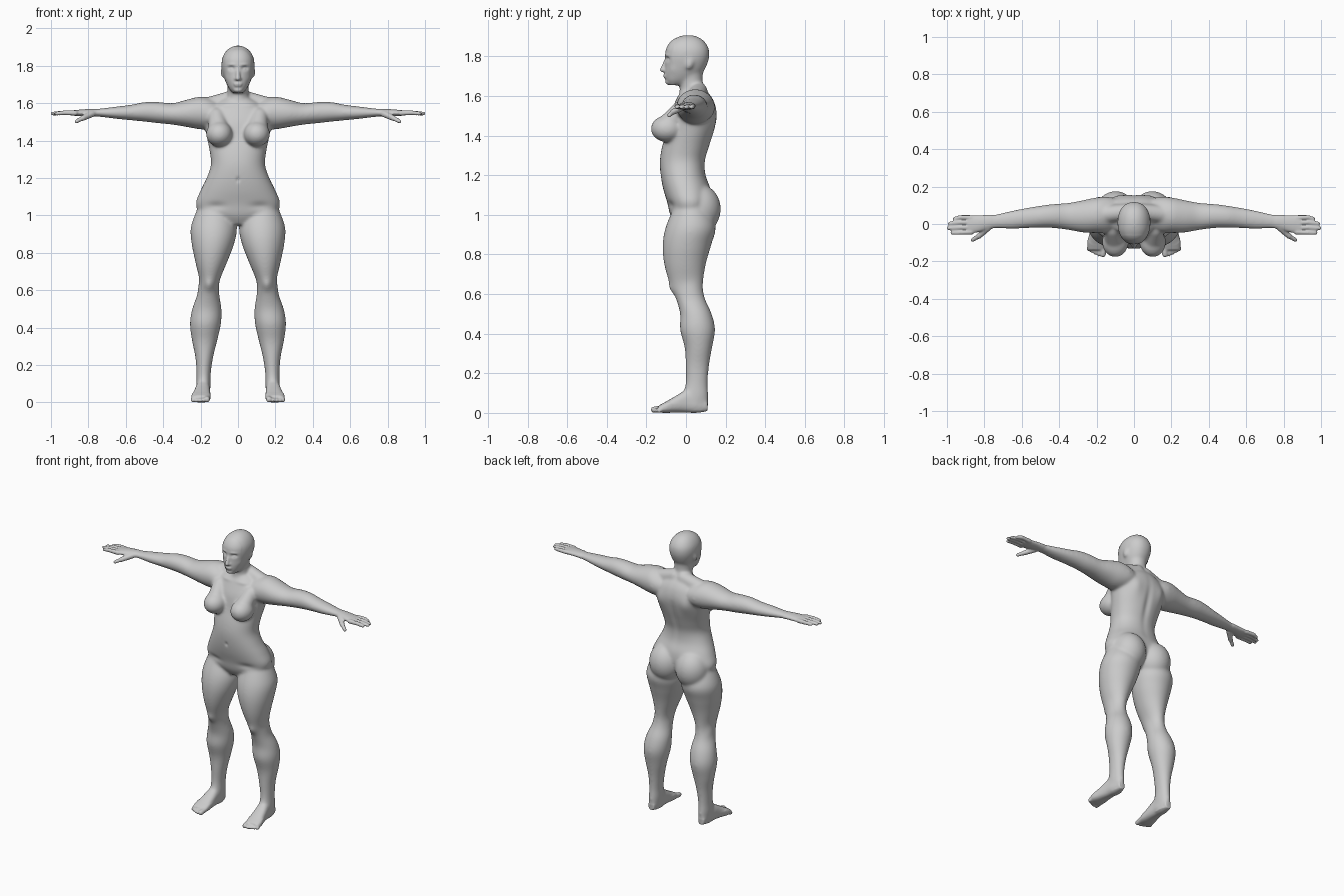
import bpy
import bmesh
import math
from mathutils import Vector, Matrix

default = bpy.data.objects.get("Cube")
if default:
    bpy.data.objects.remove(default, do_unlink=True)

bm = bmesh.new()


def spline(p0, p1, p2, p3, t):
    """Catmull-Rom blend of four stations."""
    return [b + 0.5 * t * (c - a + t * (2 * a - 5 * b + 4 * c - d + t * (3 * (b - c) + d - a)))
            for a, b, c, d in zip(p0, p1, p2, p3)]


def loft(axis, rows, steps=4, sides=40, power=2.0):
    """Skin rows of (position, low u, high u, low v, high v) along an axis."""
    stations = []
    for i in range(len(rows) - 1):
        p0, p3 = rows[max(i - 1, 0)], rows[min(i + 2, len(rows) - 1)]
        stations += [spline(p0, rows[i], rows[i + 1], p3, s / steps) for s in range(steps)]
    stations.append(rows[-1])
    rings = []
    for pos, u0, u1, v0, v1 in stations:
        ring = []
        for k in range(sides):
            angle = math.tau * k / sides
            c, s = math.cos(angle), math.sin(angle)
            u = (u0 + u1) / 2 + (u1 - u0) / 2 * math.copysign(abs(c) ** (2 / power), c)
            v = (v0 + v1) / 2 + (v1 - v0) / 2 * math.copysign(abs(s) ** (2 / power), s)
            co = {"X": (pos, u, v), "Y": (u, pos, v), "Z": (u, v, pos)}[axis]
            ring.append(bm.verts.new(co))
        rings.append(ring)
    faces = [bm.faces.new(rings[0]), bm.faces.new(rings[-1][::-1])]
    for low, high in zip(rings, rings[1:]):
        for k in range(sides):
            n = (k + 1) % sides
            faces.append(bm.faces.new((low[n], low[k], high[k], high[n])))
    bmesh.ops.recalc_face_normals(bm, faces=faces)


def capsule(start, end, r_start, r_end):
    """Round-ended tapering rod."""
    a, b = Vector(start), Vector(end)
    turn = (b - a).to_track_quat("Z", "Y")
    ball = bmesh.ops.create_uvsphere(bm, u_segments=20, v_segments=11, radius=1)
    for v in ball["verts"]:
        v.co = b + turn @ v.co * r_end if v.co.z > 0 else a + turn @ v.co * r_start


def ellipsoid(centre, radii, tilt=0):
    place = Matrix.Translation(centre) @ Matrix.Rotation(tilt, 4, "X") @ Matrix.Diagonal((*radii, 1))
    bmesh.ops.create_uvsphere(bm, u_segments=32, v_segments=20, radius=1, matrix=place)


# Left leg
loft("Z", [
    (1.04, .04, .215, -.06, .11), (.94, .006, .252, -.102, .15), (.85, .02, .248, -.118, .128),
    (.75, .058, .228, -.11, .10), (.65, .098, .206, -.082, .086), (.58, .1, .217, -.052, .095),
    (.5, .088, .245, -.03, .13), (.42, .091, .257, -.03, .147), (.33, .111, .246, -.007, .132),
    (.24, .133, .228, -.002, .117), (.15, .146, .222, -.002, .11), (.08, .147, .223, -.02, .114),
    (.01, .155, .215, -.02, .108)])

# Left foot and toes
loft("Y", [
    (.108, .165, .208, .008, .07), (.05, .15, .222, 0, .1), (0, .149, .228, .002, .115),
    (-.05, .147, .238, .002, .087), (-.1, .146, .25, 0, .058), (-.14, .152, .246, .002, .036)], power=2.6)
for toe in range(5):
    x = .163 + .018 * toe + (.004 if toe else 0)
    r = .011 if toe else .016
    tip = -.162 + .009 * max(toe - 1, 0)
    capsule((x, -.115, .024), (x + .003, tip, r), r, r)

# Left buttock and breast
ellipsoid((.098, .066, 1.03), (.108, .11, .125))
ellipsoid((.1, -.095, 1.435), (.071, .083, .068))
capsule((.1, -.1, 1.44), (.115, -.03, 1.53), .06, .045)

# Left shoulder slope and arm
capsule((.03, .065, 1.625), (.17, .05, 1.58), .045, .05)
loft("X", [
    (.06, 0, .12, 1.5, 1.59), (.14, -.045, .145, 1.465, 1.622), (.2, -.048, .142, 1.46, 1.635),
    (.27, -.046, .128, 1.472, 1.62), (.35, -.032, .113, 1.485, 1.6), (.43, -.022, .107, 1.493, 1.607),
    (.5, -.021, .098, 1.501, 1.606), (.57, -.022, .087, 1.508, 1.592), (.65, -.027, .072, 1.516, 1.582),
    (.74, -.024, .052, 1.527, 1.571), (.79, -.032, .049, 1.53, 1.569), (.84, -.046, .047, 1.53, 1.566),
    (.89, -.054, .046, 1.534, 1.561)])

# Left hand
capsule((.78, -.02, 1.543), (.83, -.065, 1.52), .018, .015)
capsule((.83, -.065, 1.52), (.863, -.085, 1.503), .013, .011)
for finger, tip in enumerate((.972, .992, .985, .958)):
    y = -.044 + .026 * finger
    capsule((.87, y, 1.547), (.93, y * 1.05, 1.549), .014, .0125)
    capsule((.93, y * 1.05, 1.549), (tip, y * .97 - .005, 1.544), .0125, .0105)

# Left ear
ellipsoid((.084, .018, 1.765), (.009, .02, .032), -.2)

# Mirror to the right side
copy = bmesh.ops.duplicate(bm, geom=bm.verts[:] + bm.edges[:] + bm.faces[:])["geom"]
for v in (g for g in copy if isinstance(g, bmesh.types.BMVert)):
    v.co.x *= -1
bmesh.ops.reverse_faces(bm, faces=[g for g in copy if isinstance(g, bmesh.types.BMFace)])


def centred(rows, power):
    loft("Z", [(z, -w, w, front, back) for z, w, front, back in rows], power=power)


# Torso
centred([
    (.95, .09, -.05, .07), (1.0, .19, -.08, .11), (1.06, .226, -.094, .13), (1.13, .202, -.115, .125),
    (1.2, .168, -.128, .1), (1.27, .145, -.132, .097), (1.34, .151, -.122, .117), (1.42, .167, -.1, .142),
    (1.5, .18, -.085, .157), (1.56, .165, -.06, .147), (1.6, .12, -.04, .127), (1.63, .06, -.02, .1)], 2.2)

# Neck
centred([(1.54, .08, -.04, .13), (1.61, .062, -.034, .115), (1.66, .056, -.032, .086),
         (1.74, .06, -.04, .088)], 2)

# Head
centred([
    (1.655, .028, -.085, -.02), (1.68, .05, -.102, .04), (1.72, .069, -.108, .085), (1.76, .081, -.106, .107),
    (1.8, .088, -.106, .118), (1.84, .085, -.1, .115), (1.875, .067, -.078, .094),
    (1.897, .042, -.045, .065), (1.908, .015, -.01, .03)], 2.2)
capsule((0, -.1, 1.785), (0, -.119, 1.733), .008, .013)
capsule((-.011, -.107, 1.73), (.011, -.107, 1.73), .01, .01)
ellipsoid((0, -.106, 1.704), (.024, .009, .006))
ellipsoid((0, -.104, 1.694), (.02, .009, .006))
ellipsoid((0, -.086, 1.672), (.026, .019, .016))

# Fuse every part into one skin
mesh = bpy.data.meshes.new("body")
bm.to_mesh(mesh)
bm.free()
body = bpy.data.objects.new("body", mesh)
bpy.context.collection.objects.link(body)
remesh = body.modifiers.new("fuse", "REMESH")
remesh.mode = "VOXEL"
remesh.voxel_size = .0054
graph = bpy.context.evaluated_depsgraph_get()
fused = bpy.data.meshes.new_from_object(body.evaluated_get(graph))
body.modifiers.clear()
body.data = fused

# Blend the joins, keeping hands, feet and face crisp
bm = bmesh.new()
bm.from_mesh(fused)


def is_fine(co):
    face = co.z > 1.655 and co.y < -.06 and abs(co.x) < .07
    return abs(co.x) > .76 or co.z < .05 or face


broad = [v for v in bm.verts if not is_fine(v.co)]
for verts, passes in ((bm.verts[:], 2), (broad, 20)):
    for _ in range(passes):
        bmesh.ops.smooth_vert(bm, verts=verts, factor=.5, use_axis_x=True, use_axis_y=True, use_axis_z=True)

# Sculpt strokes: centre, reach, push; repeated on the right side
strokes = [
    ((.036, -.1, 1.787), (.017, .04, .011), (0, .014, 0)),     # eye socket
    ((.036, -.085, 1.784), (.009, .03, .006), (0, -.007, 0)),  # eyeball
    ((.036, -.1, 1.806), (.022, .04, .007), (0, -.004, 0)),    # brow
    ((.05, -.08, 1.735), (.02, .03, .02), (-.004, .004, 0)),   # cheek hollow
    ((0, -.13, 1.19), (.01, .03, .014), (0, .006, 0)),         # navel
    ((0, .14, 1.36), (.022, .06, .14), (0, -.009, 0)),         # spine
    ((.1, .15, 1.47), (.04, .06, .06), (0, .01, 0)),           # shoulder blade
    ((.08, -.06, 1.59), (.05, .04, .012), (0, -.006, .002)),   # collarbone
    ((.155, -.08, .625), (.026, .04, .03), (0, -.01, 0)),      # kneecap
    ((.12, -.09, 1.05), (.05, .05, .02), (0, .008, 0)),        # groin crease
    ((.2, .03, .62), (.02, .05, .04), (-.005, 0, 0)),          # outer knee
]
for centre, reach, push in strokes:
    for v in bm.verts:
        dx = (abs(v.co.x) - centre[0]) / reach[0]
        dy = (v.co.y - centre[1]) / reach[1]
        dz = (v.co.z - centre[2]) / reach[2]
        d = dx * dx + dy * dy + dz * dz
        if d < 6:
            weight = math.exp(-d)
            v.co += Vector((math.copysign(push[0], v.co.x), push[1], push[2])) * weight
bm.to_mesh(fused)
bm.free()

# Plain grey clay
clay = bpy.data.materials.new("grey clay")
clay.use_nodes = True
colour = (.6, .6, .6, 1)
clay.diffuse_color = colour
clay.node_tree.nodes["Principled BSDF"].inputs["Base Color"].default_value = colour
fused.materials.clear()
fused.materials.append(clay)
for polygon in fused.polygons:
    polygon.use_smooth = True
    polygon.material_index = 0
